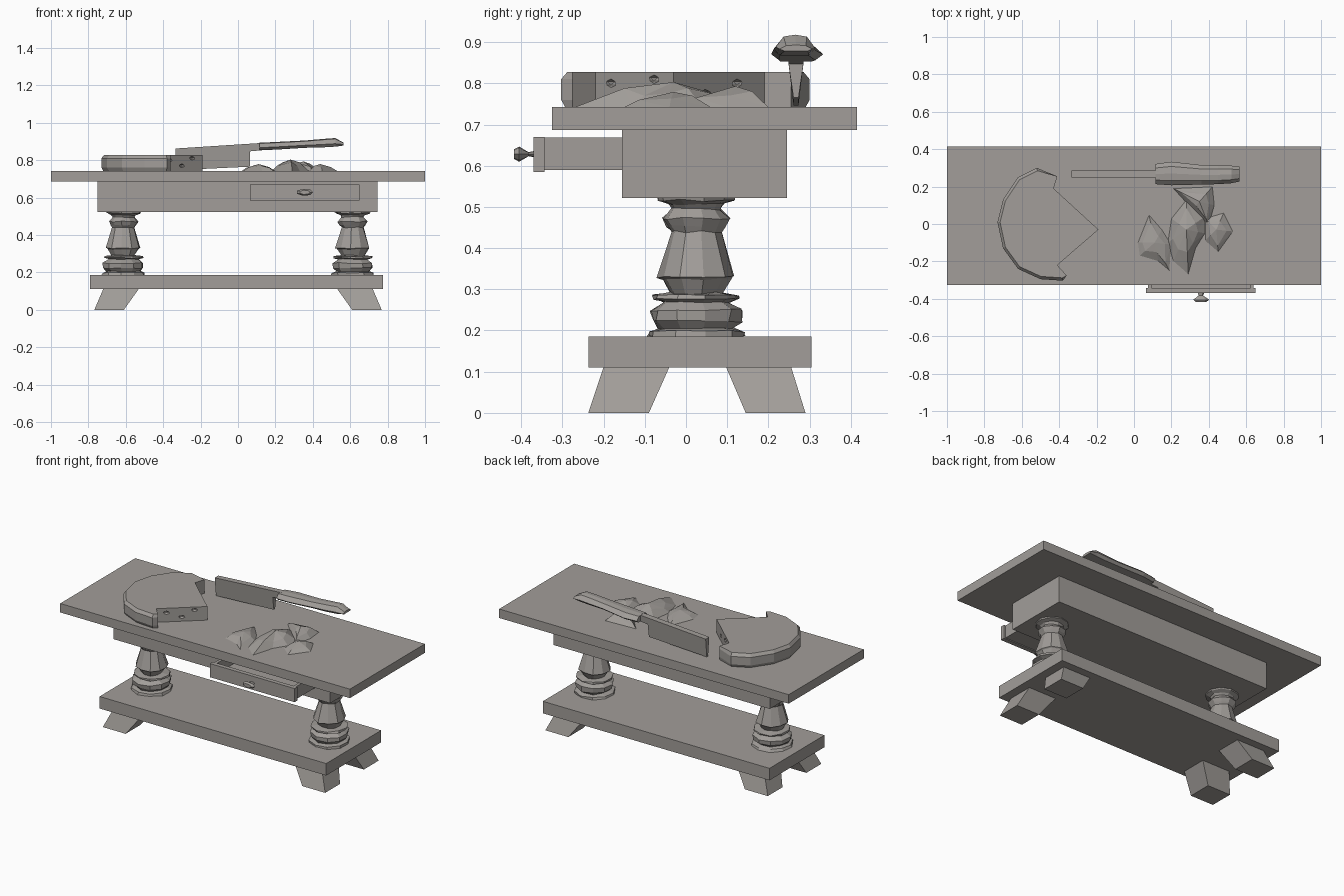
import bpy, bmesh, math, random
from mathutils import Vector

random.seed(4)
if "Cube" in bpy.data.objects:
    bpy.data.objects.remove(bpy.data.objects["Cube"], do_unlink=True)

mat = bpy.data.materials.new("warm_grey")
mat.use_nodes = True
COLOUR = (0.36, 0.34, 0.32, 1)
mat.diffuse_color = COLOUR
mat.node_tree.nodes["Principled BSDF"].inputs["Base Color"].default_value = COLOUR


def finish(bm, name):
    bmesh.ops.recalc_face_normals(bm, faces=bm.faces)
    mesh = bpy.data.meshes.new(name)
    bm.to_mesh(mesh)
    bm.free()
    mesh.materials.append(mat)
    obj = bpy.data.objects.new(name, mesh)
    bpy.context.collection.objects.link(obj)
    return obj


def loft(name, rings):
    """Skin a list of equal-length point rings and cap both ends."""
    bm = bmesh.new()
    loops = [[bm.verts.new(p) for p in ring] for ring in rings]
    n = len(loops[0])
    for a, b in zip(loops, loops[1:]):
        for i in range(n):
            j = (i + 1) % n
            bm.faces.new((a[i], a[j], b[j], b[i]))
    bm.faces.new(loops[0])
    bm.faces.new(loops[-1])
    return finish(bm, name)


def rect(x0, x1, y0, y1, z):
    return [(x0, y0, z), (x1, y0, z), (x1, y1, z), (x0, y1, z)]


def box(name, x0, x1, y0, y1, z0, z1):
    return loft(name, [rect(x0, x1, y0, y1, z0), rect(x0, x1, y0, y1, z1)])


# Table slabs
box("table_top", -1, 1, -0.325, 0.415, 0.687, 0.743)
box("apron", -0.75, 0.745, -0.155, 0.245, 0.522, 0.688)
box("lower_shelf", -0.79, 0.775, -0.237, 0.305, 0.11, 0.185)

# Splayed feet
for side, s in (("left", 1), ("right", -1)):
    for end, low, high in (("front", (-0.237, -0.09), (-0.2, -0.04)),
                           ("back", (0.145, 0.29), (0.097, 0.255))):
        loft(f"{side}_{end}_foot", [rect(s * 0.61, s * 0.768, *low, 0),
                                    rect(s * 0.53, s * 0.72, *high, 0.112)])

# Turned legs: (height, radius), slightly hand-hewn
PROFILE = [(0.184, 0.118), (0.198, 0.115), (0.206, 0.09), (0.222, 0.108),
           (0.25, 0.111), (0.27, 0.08), (0.277, 0.107), (0.285, 0.105),
           (0.291, 0.062), (0.325, 0.083), (0.33, 0.093), (0.44, 0.06),
           (0.452, 0.07), (0.472, 0.08), (0.495, 0.06), (0.506, 0.066),
           (0.516, 0.093), (0.524, 0.095)]
for side, x in (("left", 0.613), ("right", -0.613)):
    rings = []
    for z, r in PROFILE:
        ring = []
        for i in range(10):
            a = math.tau * i / 10 + 0.2
            k = r * random.uniform(0.96, 1.05)
            ring.append((x + k * math.cos(a), 0.025 + k * math.sin(a),
                         z + random.uniform(-0.003, 0.003)))
        rings.append(ring)
    loft(f"{side}_turned_leg", rings)

# Open drawer with knob
box("drawer_front", 0.065, 0.65, -0.37, -0.343, 0.585, 0.67)
box("drawer_floor", 0.075, 0.64, -0.345, -0.15, 0.59, 0.602)
for side, x in (("left", 0.622), ("right", 0.075)):
    box(f"drawer_{side}_wall", x, x + 0.018, -0.345, -0.15, 0.59, 0.668)
knob = []
for y, r in ((-0.368, 0.019), (-0.382, 0.012), (-0.405, 0.045), (-0.418, 0.028)):
    knob.append([(0.357 + r * math.cos(math.tau * i / 7), y,
                  0.628 + 0.42 * r * math.sin(math.tau * i / 7)) for i in range(7)])
loft("drawer_knob", knob)

# Cut cheese wheel: rounded rind on the outside, straight cut faces
OUTLINE = [(-0.19, -0.03), (-0.43, 0.19), (-0.41, 0.255), (-0.52, 0.3),
           (-0.62, 0.25), (-0.7, 0.13), (-0.73, 0.01), (-0.7, -0.13),
           (-0.62, -0.24), (-0.5, -0.295), (-0.38, -0.303), (-0.36, -0.275),
           (-0.41, -0.22)]


def cheese_ring(z, scale):
    ring = []
    for i, (x, y) in enumerate(OUTLINE):
        k = scale if 3 <= i <= 10 else 1
        ring.append((-0.45 + (x + 0.45) * k, y * k, z))
    return ring


cheese = loft("cheese_wheel", [cheese_ring(0.743, 0.97), cheese_ring(0.76, 1),
                               cheese_ring(0.81, 1), cheese_ring(0.828, 0.95)])

# Pits in the cut faces
bm = bmesh.new()
for ends, spots in ((((-0.41, -0.22), (-0.19, -0.03)), ((0.2, 0.8), (0.5, 0.77), (0.75, 0.81))),
                    (((-0.43, 0.19), (-0.19, -0.03)), ((0.3, 0.8), (0.65, 0.775)))):
    a, b = (Vector(e) for e in ends)
    for t, z in spots:
        p = a.lerp(b, t)
        made = bmesh.ops.create_icosphere(bm, subdivisions=1, radius=0.015)
        for v in made["verts"]:
            v.co = Vector((v.co.x * 1.3, v.co.y * 1.3, v.co.z * 0.7)) + Vector((p.x, p.y, z))
pits = finish(bm, "cheese_pit_cutter")
pits.hide_render = True
pits.hide_set(True)
pits.display_type = 'WIRE'
cut = cheese.modifiers.new("pits", 'BOOLEAN')
cut.operation = 'DIFFERENCE'
cut.object = pits
bpy.context.view_layer.objects.active = cheese
bpy.ops.object.modifier_apply(modifier=cut.name)
bpy.data.objects.remove(pits, do_unlink=True)

# Cleaver blade: thick spine narrowing to the edge
BLADE = [(-0.335, 0.862), (0.13, 0.892), (0.13, 0.853), (0.065, 0.847),
         (0.065, 0.765), (-0.335, 0.746)]
loft("cleaver_blade", [[(x, 0.267 + s * (0.018 if z > 0.8 else 0.006), z) for x, z in BLADE]
                       for s in (-1, 1)])

# Cleaver handle: (x, y centre, half width, bottom, top)
HANDLE = [(0.115, 0.267, 0.054, 0.853, 0.893), (0.2, 0.27, 0.063, 0.856, 0.897),
          (0.36, 0.263, 0.052, 0.866, 0.905), (0.45, 0.263, 0.05, 0.868, 0.913),
          (0.52, 0.265, 0.047, 0.872, 0.918), (0.565, 0.267, 0.04, 0.878, 0.893)]
rings = []
for x, y, w, z0, z1 in HANDLE:
    h = z1 - z0
    shape = ((-0.7, 0), (0.7, 0), (1, 0.35), (0.6, 0.9), (0, 1), (-0.6, 0.9), (-1, 0.35))
    rings.append([(x, y + w * u, z0 + h * v) for u, v in shape])
loft("cleaver_handle", rings)


# Crumbled cheese pieces: faceted mounds with a short ridge
def chunk(name, outline, ridge, height):
    bm = bmesh.new()
    base = [bm.verts.new((x, y, 0.742)) for x, y in outline]
    bm.faces.new(base)
    cx, cy = ridge
    mid = []
    for i, (x, y) in enumerate(outline):
        k = (0.72, 0.5, 0.62)[i % 3]
        rise = height * (0.45, 0.75, 0.55)[i % 3]
        mid.append(bm.verts.new((cx + (x - cx) * k, cy + (y - cy) * k, 0.743 + rise)))
    peak = bm.verts.new((cx, cy, 0.743 + height))
    for i in range(len(base)):
        j = (i + 1) % len(base)
        bm.faces.new((base[i], base[j], mid[j]))
        bm.faces.new((base[i], mid[j], mid[i]))
        bm.faces.new((mid[i], mid[j], peak))
    return finish(bm, name)


chunk("left_chunk", [(0.08, 0.05), (0.15, -0.03), (0.2, -0.11), (0.19, -0.25),
                     (0.13, -0.2), (0.03, -0.17), (0.02, -0.1)], (0.11, -0.1), 0.036)
chunk("middle_chunk", [(0.28, 0.13), (0.38, 0.04), (0.38, -0.05), (0.33, -0.13),
                       (0.29, -0.27), (0.21, -0.2), (0.18, -0.1), (0.2, 0.03)], (0.28, -0.03), 0.06)
chunk("right_chunk", [(0.38, 0.03), (0.48, 0.06), (0.53, -0.04), (0.45, -0.15),
                      (0.38, -0.09)], (0.44, -0.03), 0.036)
chunk("back_chunk", [(0.21, 0.19), (0.42, 0.2), (0.43, 0.1), (0.4, -0.01),
                     (0.31, 0.08)], (0.35, 0.12), 0.05)
